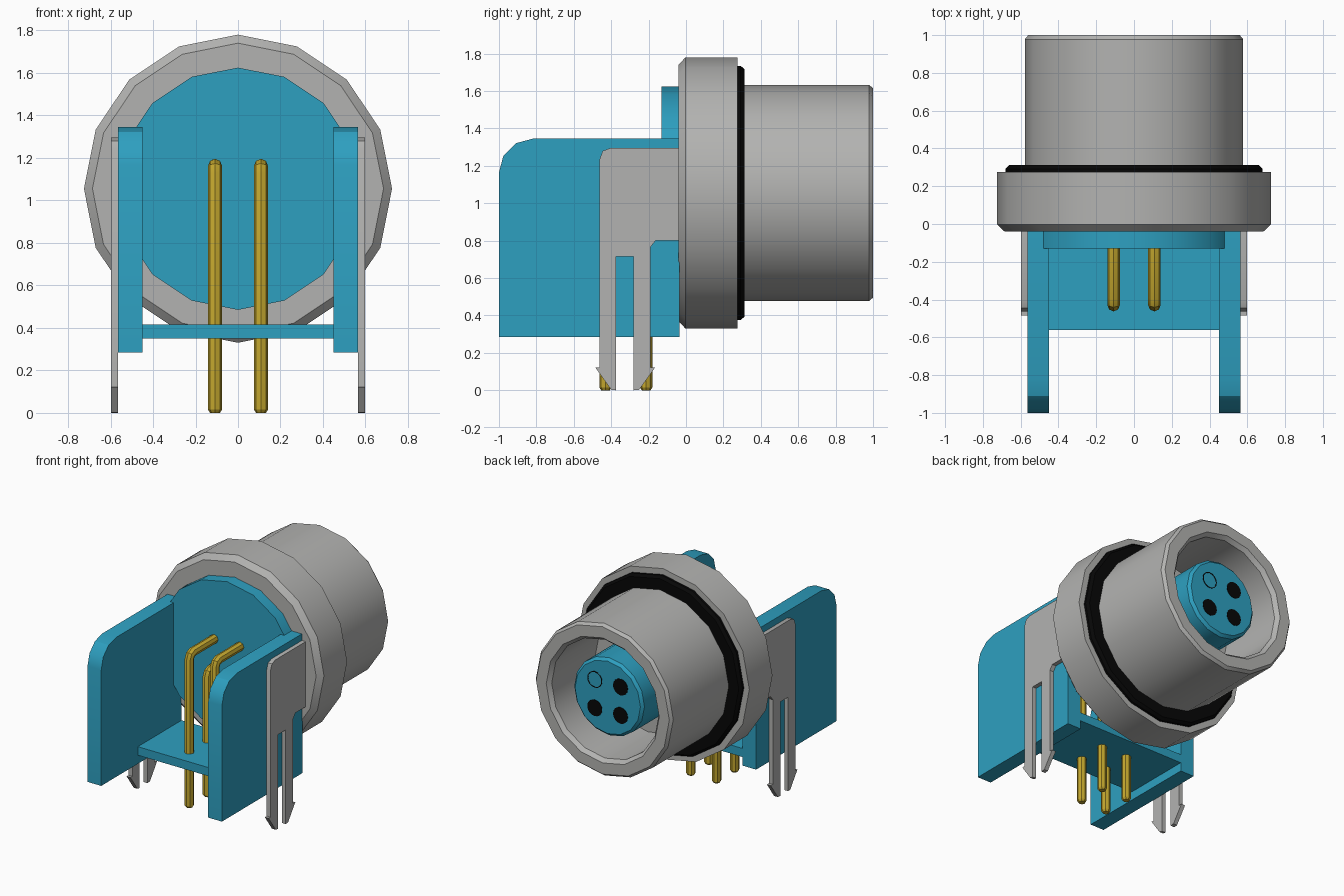
import bpy, bmesh, math
from mathutils import Vector

cube = bpy.data.objects.get("Cube")
if cube:
    bpy.data.objects.remove(cube, do_unlink=True)

AXIS_Z = 1.055   # height of the connector axis
PITCH = 0.108    # half spacing of the contacts


def material(name, color, roughness=0.5):
    m = bpy.data.materials.new(name)
    m.use_nodes = True
    m.diffuse_color = (*color, 1)
    bsdf = next(n for n in m.node_tree.nodes if n.type == 'BSDF_PRINCIPLED')
    bsdf.inputs["Base Color"].default_value = (*color, 1)
    bsdf.inputs["Roughness"].default_value = roughness
    return m


blue = material("blue plastic", (0.027, 0.35, 0.53))
grey = material("grey metal", (0.45, 0.45, 0.44))
gold = material("gold contact", (0.54, 0.38, 0.027))
black = material("black rubber", (0.002, 0.002, 0.002))


def smooth(obj):
    bpy.ops.object.select_all(action='DESELECT')
    obj.select_set(True)
    bpy.context.view_layer.objects.active = obj
    bpy.ops.object.shade_smooth_by_angle(angle=math.radians(30))


def finish(name, bm, mat):
    bmesh.ops.recalc_face_normals(bm, faces=bm.faces)
    mesh = bpy.data.meshes.new(name)
    bm.to_mesh(mesh)
    bm.free()
    mesh.materials.append(mat)
    obj = bpy.data.objects.new(name, mesh)
    bpy.context.collection.objects.link(obj)
    smooth(obj)
    return obj


def lathe(name, profile, mat, sides=16, x=0, z=AXIS_Z, closed=False):
    """Spin (radius, y) points around an axis parallel to y."""
    bm = bmesh.new()
    rings = []
    for i in range(sides):
        a = 2 * math.pi * i / sides
        rings.append([bm.verts.new((x + r * math.sin(a), y, z + r * math.cos(a)))
                      for r, y in profile])
    count = len(profile) if closed else len(profile) - 1
    for i in range(sides):
        a, b = rings[i], rings[(i + 1) % sides]
        for j in range(count):
            k = (j + 1) % len(profile)
            bm.faces.new((a[j], a[k], b[k], b[j]))
    bmesh.ops.remove_doubles(bm, verts=bm.verts, dist=1e-5)
    return finish(name, bm, mat)


def plate(name, outline, x0, x1, mat):
    """Extrude a (y, z) outline from x0 to x1."""
    bm = bmesh.new()
    face = bm.faces.new([bm.verts.new((x0, y, z)) for y, z in outline])
    ext = bmesh.ops.extrude_face_region(bm, geom=[face])
    moved = [v for v in ext["geom"] if isinstance(v, bmesh.types.BMVert)]
    bmesh.ops.translate(bm, verts=moved, vec=Vector((x1 - x0, 0, 0)))
    return finish(name, bm, mat)


def pin(name, x, y, z):
    """Bent round contact: straight leg, clipped elbow, horizontal tail."""
    path = [(y, 0, 0.7), (y, 0.015, 1), (y, z - 0.04, 1),
            (y + 0.012, z - 0.012, 1), (y + 0.04, z, 1), (-0.1, z, 1)]
    curve = bpy.data.curves.new(name, 'CURVE')
    curve.dimensions = '3D'
    curve.bevel_depth = 0.033
    curve.bevel_resolution = 2
    curve.use_fill_caps = True
    spline = curve.splines.new('POLY')
    spline.points.add(len(path) - 1)
    for p, (py, pz, r) in zip(spline.points, path):
        p.co = (x, py, pz, 1)
        p.radius = r
    curve.materials.append(gold)
    obj = bpy.data.objects.new(name, curve)
    bpy.context.collection.objects.link(obj)
    bpy.ops.object.select_all(action='DESELECT')
    obj.select_set(True)
    bpy.context.view_layer.objects.active = obj
    bpy.ops.object.convert(target='MESH')
    smooth(bpy.context.view_layer.objects.active)


# Metal shell: flange, barrel and open bore
lathe("shell", [(0, -0.04), (0.685, -0.04), (0.725, -0.003), (0.725, 0.275),
                (0.578, 0.275), (0.578, 0.978), (0.56, 1), (0.475, 1),
                (0.45, 0.97), (0.45, 0.45), (0, 0.45)], grey)

# Sealing ring behind the flange
lathe("sealing_ring", [(0.57, 0.27), (0.68, 0.27), (0.68, 0.292),
                       (0.662, 0.312), (0.57, 0.312)], black, closed=True)

# Plastic insert inside the bore and disc on the board side
FACE = 0.94
lathe("contact_insert", [(0, 0.44), (0.295, 0.44), (0.295, FACE - 0.02),
                         (0.275, FACE), (0, FACE)], blue)
lathe("rear_disc", [(0, -0.13), (0.57, -0.13), (0.57, -0.035), (0, -0.035)], blue)

# Sockets: three open, one closed and only outlined
for sx in (-1, 1):
    for sz in (-1, 1):
        x, z = sx * PITCH, AXIS_Z + sz * PITCH
        closed_socket = sx > 0 and sz > 0
        inner = 0.056 if closed_socket else 0
        lathe("socket_outline" if closed_socket else "socket",
              [(inner, FACE - 0.004), (0.062, FACE - 0.004),
               (0.062, FACE + 0.003), (inner, FACE + 0.003)],
              black, sides=16, x=x, z=z, closed=closed_socket)
        # Matching contact, upper ones reach further forward
        pin("contact_pin", x, -0.43 if sz > 0 else -0.213, z)

# Side walls with a rounded front top corner
RAD = 0.18
corner = [(-1 + RAD - RAD * math.cos(a), 1.345 - RAD + RAD * math.sin(a))
          for a in (math.radians(30 * i) for i in range(4))]
wall = [(-0.035, 0.285), (-1, 0.285)] + corner + [(-0.035, 1.345)]

# Board clip with a slot and two barbed legs
clip = [(-0.035, 1.295), (-0.405, 1.295), (-0.445, 1.28), (-0.462, 1.235),
        (-0.462, 0.122), (-0.485, 0.122), (-0.4, 0.003), (-0.375, 0),
        (-0.375, 0.715), (-0.28, 0.715), (-0.28, 0), (-0.25, 0.003),
        (-0.165, 0.122), (-0.19, 0.122), (-0.19, 0.765), (-0.163, 0.8),
        (-0.035, 0.8)]

for side, s in (("left", 1), ("right", -1)):
    plate(side + "_wall", wall, s * 0.45, s * 0.565, blue)
    plate(side + "_clip", clip, s * 0.565, s * 0.597, grey)

# Floor joining the walls
plate("floor", [(-0.56, 0.35), (-0.035, 0.35), (-0.035, 0.415), (-0.56, 0.415)],
      -0.45, 0.45, blue)
